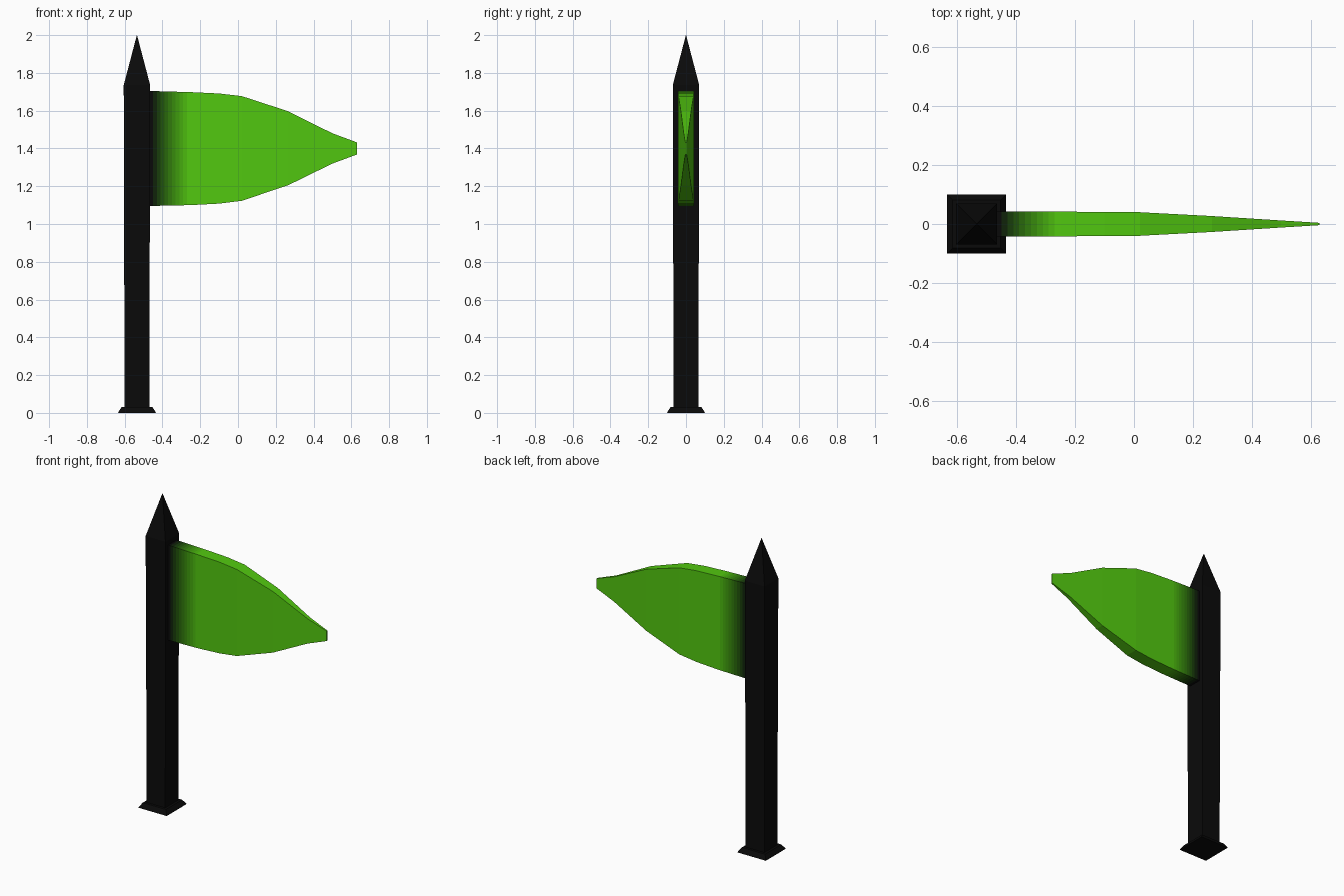
import bpy

if "Cube" in bpy.data.objects:
    bpy.data.objects.remove(bpy.data.objects["Cube"])

BLACK = (0.003, 0.003, 0.003)
GREEN = (0.085, 0.58, 0.005)
POLE_X = -0.535


def material(name, rgb):
    m = bpy.data.materials.new(name)
    m.diffuse_color = (*rgb, 1)
    m.use_nodes = True
    m.node_tree.nodes["Principled BSDF"].inputs["Base Color"].default_value = m.diffuse_color
    return m


def loft(name, rings, mats):
    """Skin a chain of four-cornered rings and cap both ends."""
    verts = [v for ring in rings for v in ring]
    faces, n = [], len(rings)
    for i in range(n - 1):
        for j in range(4):
            k = (j + 1) % 4
            faces.append((4*i + j, 4*i + k, 4*i + 4 + k, 4*i + 4 + j))
    faces += [(3, 2, 1, 0), tuple(range(4*n - 4, 4*n))]
    mesh = bpy.data.meshes.new(name)
    mesh.from_pydata(verts, [], faces)
    for m in mats:
        mesh.materials.append(m)
    obj = bpy.data.objects.new(name, mesh)
    bpy.context.collection.objects.link(obj)
    return obj


def square(h, z):
    return [(POLE_X - h, -h, z), (POLE_X + h, -h, z),
            (POLE_X + h, h, z), (POLE_X - h, h, z)]


black = material("black", BLACK)

# Flared foot, and slightly tapering post with a pyramid point
loft("foot", [square(0.1, 0), square(0.098, 0.006),
              square(0.082, 0.03)], [black])
loft("post", [square(0.066, 0.02), square(0.067, 0.6), square(0.069, 1.36),
              square(0.07, 1.735), square(0.0005, 2.0)], [black])

# Flag stations: x, bottom z, top z, half thickness
stations = [(-0.49, 1.095, 1.705, 0.042), (-0.25, 1.10, 1.698, 0.042),
            (-0.10, 1.108, 1.691, 0.041), (0.02, 1.123, 1.677, 0.040),
            (0.265, 1.205, 1.597, 0.027), (0.5, 1.32, 1.48, 0.012),
            (0.63, 1.368, 1.432, 0.004)]

# First span is cut into strips that fade from black to green
STRIPS = 12
a, b = stations[:2]
fade = [tuple(p + (q - p) * i / STRIPS for p, q in zip(a, b))
        for i in range(STRIPS)]
sections = fade + stations[1:]
mats = []
for i in range(STRIPS + 1):
    x = a[0] + (b[0] - a[0]) * (i + 0.5) / STRIPS
    t = 1 if i == STRIPS else min(1, max(0, (x + 0.46) / 0.2))
    t = t ** 1.6
    mats.append(material(f"fade_{i}", [p + (q - p) * t
                                       for p, q in zip(BLACK, GREEN)]))
flag = loft("flag", [[(x, -y, lo), (x, y, lo), (x, y, hi), (x, -y, hi)]
                     for x, lo, hi, y in sections], mats)
spans = len(sections) - 1
for f in flag.data.polygons:
    f.material_index = min(f.index // 4, STRIPS)
flag.data.polygons[4 * spans].material_index = 0

# Make every face point outwards
import bmesh
for obj in bpy.context.collection.objects:
    bm = bmesh.new()
    bm.from_mesh(obj.data)
    bmesh.ops.recalc_face_normals(bm, faces=bm.faces)
    bm.to_mesh(obj.data)
    bm.free()
